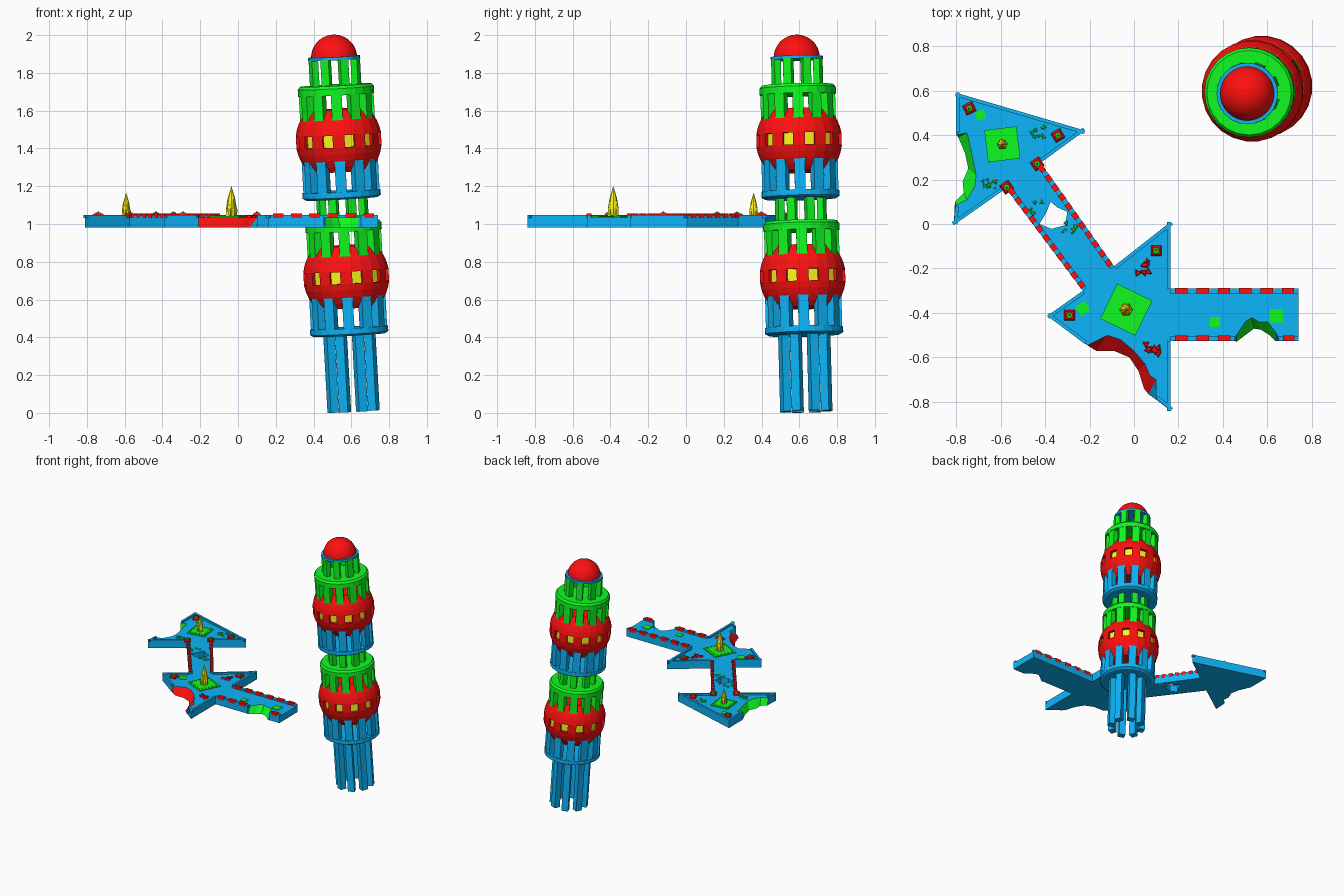
import bpy, bmesh, math, random
from mathutils import Matrix, Vector

if "Cube" in bpy.data.objects:
    bpy.data.objects.remove(bpy.data.objects["Cube"])

random.seed(4)


def material(name, color):
    m = bpy.data.materials.new(name)
    m.diffuse_color = (*color, 1)
    m.use_nodes = True
    m.node_tree.nodes["Principled BSDF"].inputs["Base Color"].default_value = m.diffuse_color
    return m


BLUE = material("blue", (0.004, 0.46, 0.95))
GREEN = material("green", (0.005, 0.95, 0.015))
RED = material("red", (1.0, 0.005, 0.005))
YELLOW = material("yellow", (1.0, 0.92, 0.01))
TOP = 1.035


def finish(name, bm, *mats, matrix=None):
    bmesh.ops.recalc_face_normals(bm, faces=bm.faces)
    me = bpy.data.meshes.new(name)
    bm.to_mesh(me)
    bm.free()
    for m in mats:
        me.materials.append(m)
    ob = bpy.data.objects.new(name, me)
    bpy.context.collection.objects.link(ob)
    if matrix:
        ob.matrix_world = matrix
    return ob


def add_box(bm, center, size, angle=0.0):
    m = Matrix.Translation(center) @ Matrix.Rotation(angle, 4, 'Z') @ Matrix.Diagonal((*size, 1))
    bmesh.ops.create_cube(bm, size=1, matrix=m)


def add_lathe(bm, profile, n, at=(0, 0), phase=0.0):
    rings = [[bm.verts.new((at[0] + r * math.cos(phase + math.tau * i / n),
                            at[1] + r * math.sin(phase + math.tau * i / n), z))
              for i in range(n)] for r, z in profile]
    bands = [[bm.faces.new((a[i], a[(i + 1) % n], b[(i + 1) % n], b[i])) for i in range(n)]
             for a, b in zip(rings, rings[1:])]
    bm.faces.new(rings[0])
    bm.faces.new(rings[-1])
    return bands


# ---------- tower: stacked drums around a slightly leaning axis ----------
axis = Vector((-0.055, -0.027, 1)).normalized()
LEAN = Matrix.Translation((0.612, 0.637, 0.008)) @ Vector((0, 0, 1)).rotation_difference(axis).to_matrix().to_4x4()
N = 12
STEP = math.tau / N
PHASE = math.radians(-75)       # direction of the first window


def drum(name, profile, mat, n=24):
    bm = bmesh.new()
    add_lathe(bm, profile, n)
    return finish(name, bm, mat, matrix=LEAN)


def columns(name, n, r, depth, width, z0, z1, mat, phase):
    bm = bmesh.new()
    for i in range(n):
        a = phase + math.tau * i / n
        add_box(bm, (r * math.cos(a), r * math.sin(a), (z0 + z1) / 2), (depth, width, z1 - z0), a)
    finish(name, bm, mat, matrix=LEAN)


def globe(name, zc):
    # truncated sphere whose middle band carries recessed windows
    R, W = 0.23, 0.034
    hs = [-0.165, -0.135, -0.10, -0.068, -W, W, 0.068, 0.10, 0.135, 0.165]
    bm = bmesh.new()
    bands = add_lathe(bm, [(math.sqrt(R * R - h * h), zc + h) for h in hs], 2 * N, phase=PHASE - STEP / 4)
    bmesh.ops.recalc_face_normals(bm, faces=bm.faces)
    panes = bands[4][::2]
    bmesh.ops.inset_individual(bm, faces=panes, thickness=0.003, depth=0)
    bmesh.ops.inset_individual(bm, faces=panes, thickness=0.0005, depth=-0.02)
    for f in panes:
        f.material_index = 1
    finish(name, bm, RED, YELLOW, matrix=LEAN)


columns("tower_legs", 8, 0.117, 0.045, 0.05, 0.0, 0.42, BLUE, math.pi / 8)
for label, z in (("lower", 0.0), ("upper", 0.723)):
    drum(label + "_base_drum", [(0.19, z + 0.405), (0.207, z + 0.415), (0.207, z + 0.445)], BLUE)
    columns(label + "_base_columns", N, 0.182, 0.04, 0.057, z + 0.44, z + 0.67, BLUE, PHASE + STEP / 2)
    globe(label + "_globe", z + 0.714)
    columns(label + "_crown_columns", N, 0.178, 0.04, 0.057, z + 0.76, z + 0.98, GREEN, PHASE + STEP / 2)
    drum(label + "_crown_drum", [(0.202, z + 0.957), (0.202, z + 0.993), (0.19, z + 1.008)], GREEN)
    columns(label + "_neck_columns", 8, 0.12, 0.036, 0.046, z + 0.995, z + 1.146, GREEN, math.pi / 8)
drum("dome_ring", [(0.138, 1.865), (0.138, 1.882)], BLUE)
dome = drum("dome", [(0.122 * math.cos(t * math.pi / 24), 1.876 + 0.122 * math.sin(t * math.pi / 24))
                     for t in range(12)] + [(0.002, 1.998)], RED, 32)
for p in dome.data.polygons:
    p.use_smooth = len(p.vertices) == 4

# ---------- platform: one plate, broken edges slope outwards below ----------
bite_a = [(-.80, .40, -.80, .41), (-.75, .41, -.79, .39), (-.73, .32, -.76, .32), (-.71, .22, -.745, .25),
          (-.715, .17, -.77, .19), (-.75, .11, -.765, .14), (-.80, .085, -.805, .10)]
bite_b = [(-.21, -.545, -.21, -.545), (-.12, -.50, -.17, -.57), (-.06, -.52, -.09, -.57), (.0, -.57, -.02, -.60),
          (.05, -.63, .02, -.66), (.07, -.68, .045, -.74), (.10, -.70, .065, -.765)]
bite_c = [(.46, -.50, .46, -.53), (.50, -.44, .50, -.50), (.53, -.42, .54, -.47), (.56, -.44, .57, -.475),
          (.60, -.44, .61, -.50), (.64, -.49, .635, -.525)]


def plain(*pts):
    return [(x, y, x, y) for x, y in pts]


outline = []
wall_mat = {}
for pts, m in ((plain((-.80, .59)), 0), (bite_a, 1),
               (plain((-.81, -.005), (-.575, .16), (-.23, -.30), (-.39, -.413)), 0), (bite_b, 2),
               (plain((.10, -.79), (.165, -.84), (.165, -.525), (.455, -.525)), 0), (bite_c, 1),
               (plain((.65, -.525), (.74, -.525), (.74, -.29), (.165, -.29), (.165, .01),
                      (-.09, -.19), (-.42, .275), (-.22, .42)), 0)):
    for i in range(len(pts) - 1):
        wall_mat[len(outline) + i] = m
    outline += pts
bm = bmesh.new()
up = [bm.verts.new((p[0], p[1], TOP)) for p in outline]
low = [bm.verts.new((p[2], p[3], 0.982)) for p in outline]
bm.faces.new(up)
bm.faces.new(low[::-1])
for i in range(len(up)):
    j = (i + 1) % len(up)
    bm.faces.new((up[i], low[i], low[j], up[j])).material_index = wall_mat.get(i, 0)
bm.normal_update()
bmesh.ops.triangulate(bm, faces=[f for f in bm.faces if len(f.verts) > 4])
plate = finish("platform", bm, BLUE, GREEN, RED)

# hole through the diagonal bridge
hole = [(-.425, .0), (-.37, -.022), (-.31, -.005), (-.30, .055), (-.345, .075), (-.375, .10), (-.395, .05)]
bm = bmesh.new()
f = bm.faces.new([bm.verts.new((x, y, 0.9)) for x, y in hole])
ext = bmesh.ops.extrude_face_region(bm, geom=[f])
bmesh.ops.translate(bm, vec=(0, 0, 0.3), verts=[v for v in ext["geom"] if isinstance(v, bmesh.types.BMVert)])
cutter = finish("hole_cutter", bm, BLUE)
cutter.hide_render = True
cutter.hide_set(True)
mod = plate.modifiers.new("hole", 'BOOLEAN')
mod.operation, mod.solver, mod.object = 'DIFFERENCE', 'EXACT', cutter

# ---------- rims along the edges, dashed with red on the bridges ----------
rim, dash = bmesh.new(), bmesh.new()


def add_rim(p, q, dashes=0, width=0.016):
    # the platform lies to the left of p -> q
    p, q = Vector(p), Vector(q)
    d = (q - p).normalized()
    nrm = Vector((-d.y, d.x))
    ang = math.atan2(d.y, d.x)
    L = (q - p).length
    c = (p + q) / 2 + nrm * width / 2
    add_box(rim, (c.x, c.y, 1.04), (L, width, 0.016), ang)
    for i in range(dashes):
        e = p + d * L * (i + 0.5) / dashes + nrm * width / 2
        add_box(dash, (e.x, e.y, 1.043), (L / dashes * 0.58, width + 0.003, 0.025), ang)


for p, q in (((-.80, .59), (-.80, .41)), ((-.803, .08), (-.81, .0)), ((-.81, -.005), (-.575, .16)),
             ((-.23, -.30), (-.39, -.413)), ((-.39, -.413), (-.22, -.54)), ((.10, -.785), (.165, -.84)),
             ((.165, -.84), (.165, -.525)), ((.165, -.29), (.165, .01)), ((.165, .01), (-.09, -.19)),
             ((-.42, .275), (-.22, .42)), ((-.22, .42), (-.80, .59))):
    add_rim(p, q)
for p, q, k in (((-.575, .16), (-.23, -.30), 11), ((-.09, -.19), (-.42, .275), 11),
                ((.74, -.29), (.165, -.29), 6), ((.165, -.525), (.455, -.525), 3), ((.65, -.525), (.74, -.525), 1)):
    add_rim(p, q, k, 0.022)
finish("platform_rims", rim, BLUE)
finish("rim_dashes", dash, RED)

# ---------- pads with studs, and crystal spires ----------
pads, spires = bmesh.new(), bmesh.new()
for x, y, s, deg, h in ((-.035, -.385, .175, -26, .163), (-.592, .358, .145, 7, .128)):
    ang = math.radians(deg)
    add_box(pads, (x, y, TOP + 0.003), (s, s, 0.008), ang)
    for side in range(4):
        for k in range(-2, 3):
            v = Matrix.Rotation(ang + side * math.pi / 2, 2) @ Vector((s * 0.42, s * 0.17 * k))
            add_box(pads, (x + v.x, y + v.y, TOP + 0.009), (0.006, 0.006, 0.006), ang)
    w = h * 0.17
    add_lathe(spires, [(w * .6, TOP), (w, TOP + h * .32), (w * .7, TOP + h * .62), (.001, TOP + h)], 8, (x, y))
    for i in range(6):
        t = math.tau * i / 6
        add_lathe(spires, [(w * .35, TOP), (w * .38, TOP + h * .25), (.001, TOP + h * (.5 + .08 * (i % 2)))], 5,
                  (x + w * .75 * math.cos(t), y + w * .75 * math.sin(t)))
for x, y, s, deg in ((-.69, .49, .042, 15), (-.23, -.38, .05, 35), (.365, -.44, .045, 0), (.64, -.412, .06, 0)):
    add_box(pads, (x, y, TOP + 0.002), (s, s, 0.006), math.radians(deg))
finish("green_pads", pads, GREEN)
finish("crystal_spires", spires, YELLOW)

# ---------- corner posts ----------
bases, caps, tips = bmesh.new(), bmesh.new(), bmesh.new()
for x, y, deg in ((-.74, .52, 25), (-.342, .398, 30), (-.435, .27, 35), (-.572, .165, 35), (.10, -.12, 0), (-.29, -.41, 0)):
    add_lathe(bases, [(.034, TOP), (.034, TOP + .012), (.024, TOP + .02)], 4, (x, y), math.radians(45 + deg))
    add_lathe(caps, [(.015, TOP + .018), (.013, TOP + .026)], 8, (x, y))
    add_lathe(tips, [(.006, TOP + .024), (.004, TOP + .03)], 6, (x, y))
finish("post_bases", bases, RED)
finish("post_caps", caps, GREEN)
finish("post_tips", tips, RED)


# ---------- scattered rubble ----------
def rubble(name, spots, mat, size):
    bm = bmesh.new()
    for x, y in spots:
        for _ in range(9):
            at = (x + random.uniform(-.032, .032), y + random.uniform(-.03, .03))
            r = size * random.uniform(.5, 1)
            add_lathe(bm, [(r, TOP), (r * .6, TOP + r * .6)], 3, at, random.uniform(0, 6))
    finish(name, bm, mat)


rubble("green_rubble", [(-.43, .415), (-.65, .185), (-.44, .07), (-.29, -.02)], GREEN, .014)
rubble("red_rubble", [(.035, -.19), (.085, -.56)], RED, .02)
